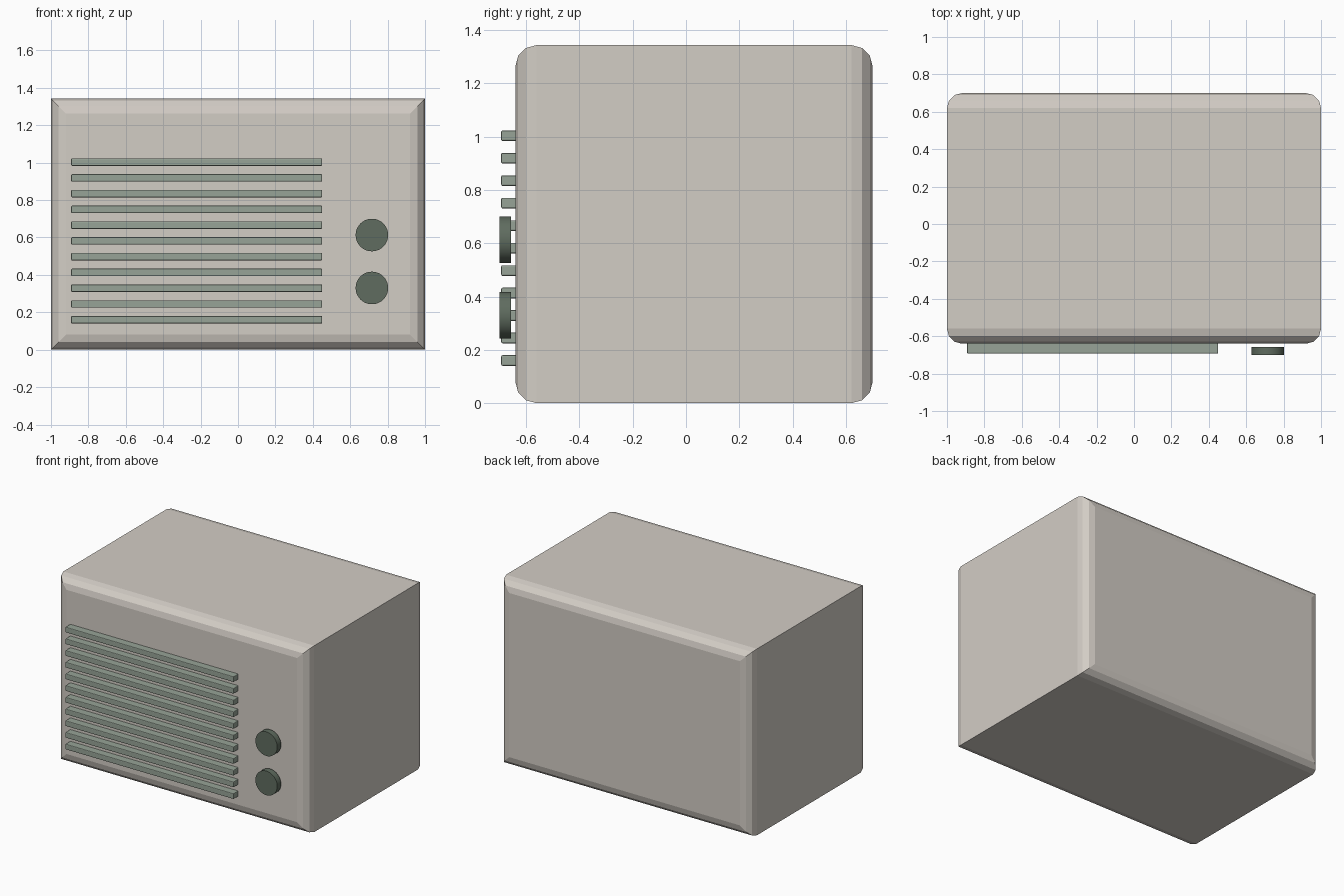
import bpy, bmesh, math
from mathutils import Matrix

if "Cube" in bpy.data.objects:
    bpy.data.objects.remove(bpy.data.objects["Cube"])


def material(name, rgb):
    m = bpy.data.materials.new(name)
    m.diffuse_color = (*rgb, 1)
    m.use_nodes = True
    m.node_tree.nodes["Principled BSDF"].inputs["Base Color"].default_value = m.diffuse_color
    return m


def finish(name, bm, mat):
    bmesh.ops.recalc_face_normals(bm, faces=bm.faces[:])
    me = bpy.data.meshes.new(name)
    bm.to_mesh(me)
    bm.free()
    me.materials.append(mat)
    ob = bpy.data.objects.new(name, me)
    bpy.context.collection.objects.link(ob)
    return ob


def box(lo, hi):
    bm = bmesh.new()
    size = [b - a for a, b in zip(lo, hi)]
    mid = [(a + b) / 2 for a, b in zip(lo, hi)]
    bmesh.ops.create_cube(bm, size=1, matrix=Matrix.Translation(mid) @ Matrix.Diagonal((*size, 1)))
    return bm


cream = material("cream", (0.65, 0.61, 0.56))
sage = material("sage", (0.31, 0.37, 0.31))
dark = material("dark_green", (0.115, 0.15, 0.115))

# Cabinet: only the edges around the front and back faces are rounded
bm = box((-1, -0.64, 0), (1, 0.70, 1.343))
rims = [e for e in bm.edges if abs(e.verts[0].co.y - e.verts[1].co.y) < 1e-4]
bmesh.ops.bevel(bm, geom=rims, offset=0.08, offset_type='OFFSET', segments=3,
                profile=0.5, affect='EDGES', clamp_overlap=True)
finish("cabinet", bm, cream)

# Speaker grille slats
for i in range(11):
    z = 0.16 + i * 0.0843
    bm = box((-0.892, -0.693, z - 0.02), (0.45, -0.63, z + 0.02))
    bmesh.ops.bevel(bm, geom=bm.edges[:], offset=0.005, segments=2, profile=0.5, affect='EDGES')
    finish(f"grille_slat_{i + 1}", bm, sage)

# Control knobs
for name, z in (("lower_knob", 0.33), ("upper_knob", 0.613)):
    bm = bmesh.new()
    bmesh.ops.create_cone(bm, cap_ends=True, segments=48, radius1=0.087, radius2=0.087, depth=0.043,
                          matrix=Matrix.Translation((0.716, -0.6785, z)) @ Matrix.Rotation(math.pi / 2, 4, 'X'))
    ob = finish(name, bm, dark)
    for p in ob.data.polygons:
        p.use_smooth = len(p.vertices) == 4
    for e in ob.data.edges:
        a, b = (ob.data.vertices[v].co.y for v in e.vertices)
        e.use_edge_sharp = abs(a - b) < 1e-4
